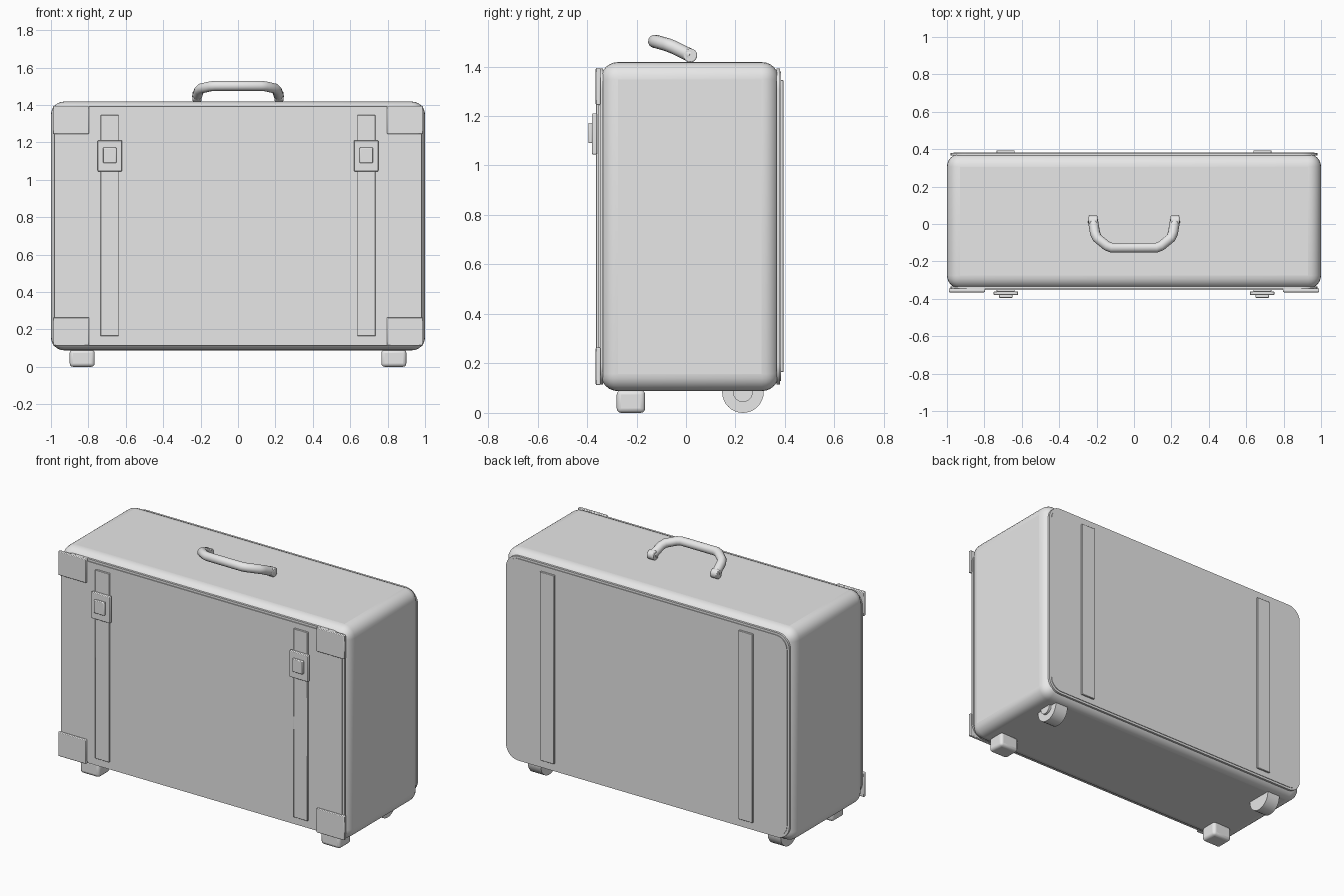
import bpy, bmesh, math
from mathutils import Matrix, Vector

if "Cube" in bpy.data.objects:
    bpy.data.objects.remove(bpy.data.objects["Cube"])

grey = bpy.data.materials.new("plain grey")
grey.diffuse_color = (0.8, 0.8, 0.8, 1)
grey.use_nodes = True
grey.node_tree.nodes["Principled BSDF"].inputs["Base Color"].default_value = grey.diffuse_color


def finish(obj, bevel=0.0, segments=2):
    obj.data.materials.append(grey)
    bpy.ops.object.select_all(action='DESELECT')
    bpy.context.view_layer.objects.active = obj
    obj.select_set(True)
    bpy.ops.object.shade_smooth_by_angle(angle=math.radians(35))
    if bevel:
        mod = obj.modifiers.new("rounded edges", 'BEVEL')
        mod.width, mod.segments = bevel, segments
        mod.limit_method = 'ANGLE'
    return obj


def from_bmesh(name, bm):
    bmesh.ops.recalc_face_normals(bm, faces=bm.faces)
    mesh = bpy.data.meshes.new(name)
    bm.to_mesh(mesh)
    bm.free()
    obj = bpy.data.objects.new(name, mesh)
    bpy.context.collection.objects.link(obj)
    return obj


def box(name, x, y, z, bevel=0.0, segments=2):
    """Box from (min, max) ranges."""
    bm = bmesh.new()
    bmesh.ops.create_cube(bm, size=1)
    for v in bm.verts:
        v.co = Vector([(r[0] + r[1]) / 2 + c * (r[1] - r[0]) for c, r in zip(v.co, (x, y, z))])
    return finish(from_bmesh(name, bm), bevel, segments)


def cylinder_x(name, x, y, z, radius, bevel=0.0):
    """Cylinder lying along x, from x[0] to x[1]."""
    bm = bmesh.new()
    turn = Matrix.Translation(((x[0] + x[1]) / 2, y, z)) @ Matrix.Rotation(math.pi / 2, 4, 'Y')
    bmesh.ops.create_cone(bm, cap_ends=True, segments=32, radius1=radius, radius2=radius,
                          depth=abs(x[1] - x[0]), matrix=turn)
    return finish(from_bmesh(name, bm), bevel)


def rounded_panel(name, half, z, y, radius):
    """Rounded rectangle in the xz plane, extruded along y."""
    bm = bmesh.new()
    verts = []
    corners = ((half, z[1]), (-half, z[1]), (-half, z[0]), (half, z[0]))
    for i, (cx, cz) in enumerate(corners):
        ox = cx - math.copysign(radius, cx)
        oz = cz + (-radius if i < 2 else radius)
        for k in range(9):
            a = math.pi / 2 * (i + k / 8)
            verts.append(bm.verts.new((ox + radius * math.cos(a), y[0], oz + radius * math.sin(a))))
    face = bm.faces.new(verts)
    out = bmesh.ops.extrude_face_region(bm, geom=[face])
    bmesh.ops.translate(bm, vec=(0, y[1] - y[0], 0),
                        verts=[e for e in out["geom"] if isinstance(e, bmesh.types.BMVert)])
    return finish(from_bmesh(name, bm))


# Case shell
box("case_body", (-1, 1), (-0.345, 0.376), (0.088, 1.418), 0.07, 6)

# Face panels, each on a slightly larger rim
rounded_panel("front_rim", 0.98, (0.115, 1.393), (-0.348, -0.335), 0.085)
rounded_panel("front_panel", 0.966, (0.129, 1.379), (-0.353, -0.335), 0.075)
rounded_panel("back_rim", 0.98, (0.115, 1.393), (0.366, 0.379), 0.085)
rounded_panel("back_panel", 0.966, (0.129, 1.379), (0.366, 0.383), 0.075)

for side, s in (("left", -1), ("right", 1)):
    def span(a, b):
        return tuple(sorted((s * a, s * b)))

    # Straps and buckles
    strap = span(0.638, 0.735)
    box(side + "_front_strap", strap, (-0.363, -0.345), (0.165, 1.345), 0.002, 1)
    box(side + "_back_strap", strap, (0.376, 0.394), (0.165, 1.345), 0.002, 1)
    box(side + "_buckle", span(0.62, 0.75), (-0.38, -0.36), (1.045, 1.21), 0.004)
    box(side + "_buckle_button", span(0.65, 0.722), (-0.395, -0.378), (1.09, 1.172), 0.004)

    # Corner guards
    for level, z in (("top", (1.245, 1.394)), ("bottom", (0.113, 0.264))):
        box(f"{side}_{level}_corner_guard", span(0.797, 0.99), (-0.365, -0.345), z, 0.004)

    # Front foot and rear wheel
    box(side + "_foot", span(0.766, 0.9), (-0.28, -0.165), (0, 0.092), 0.018, 3)
    cylinder_x(side + "_wheel", span(0.785, 0.875), 0.23, 0.084, 0.084)
    cylinder_x(side + "_wheel_hub", span(0.87, 0.89), 0.23, 0.084, 0.04)

    # Handle pivot
    cylinder_x(side + "_handle_pivot", span(0.196, 0.242), 0.017, 1.445, 0.028, 0.004)

# Carry handle: a bent tube with softened elbows
half = [(0.219, 0.017, 1.445), (0.208, -0.05, 1.478), (0.197, -0.075, 1.488),
        (0.145, -0.117, 1.5), (0.12, -0.127, 1.502)]
path = [(-x, y, z) for x, y, z in half] + half[::-1]
curve = bpy.data.curves.new("carry_handle", 'CURVE')
curve.dimensions = '3D'
curve.bevel_depth, curve.bevel_resolution, curve.use_fill_caps = 0.027, 4, True
spline = curve.splines.new('POLY')
spline.points.add(len(path) - 1)
for point, co in zip(spline.points, path):
    point.co = (*co, 1)
handle = bpy.data.objects.new("carry_handle", curve)
bpy.context.collection.objects.link(handle)
bpy.ops.object.select_all(action='DESELECT')
bpy.context.view_layer.objects.active = handle
handle.select_set(True)
bpy.ops.object.convert(target='MESH')
finish(bpy.context.view_layer.objects.active)
